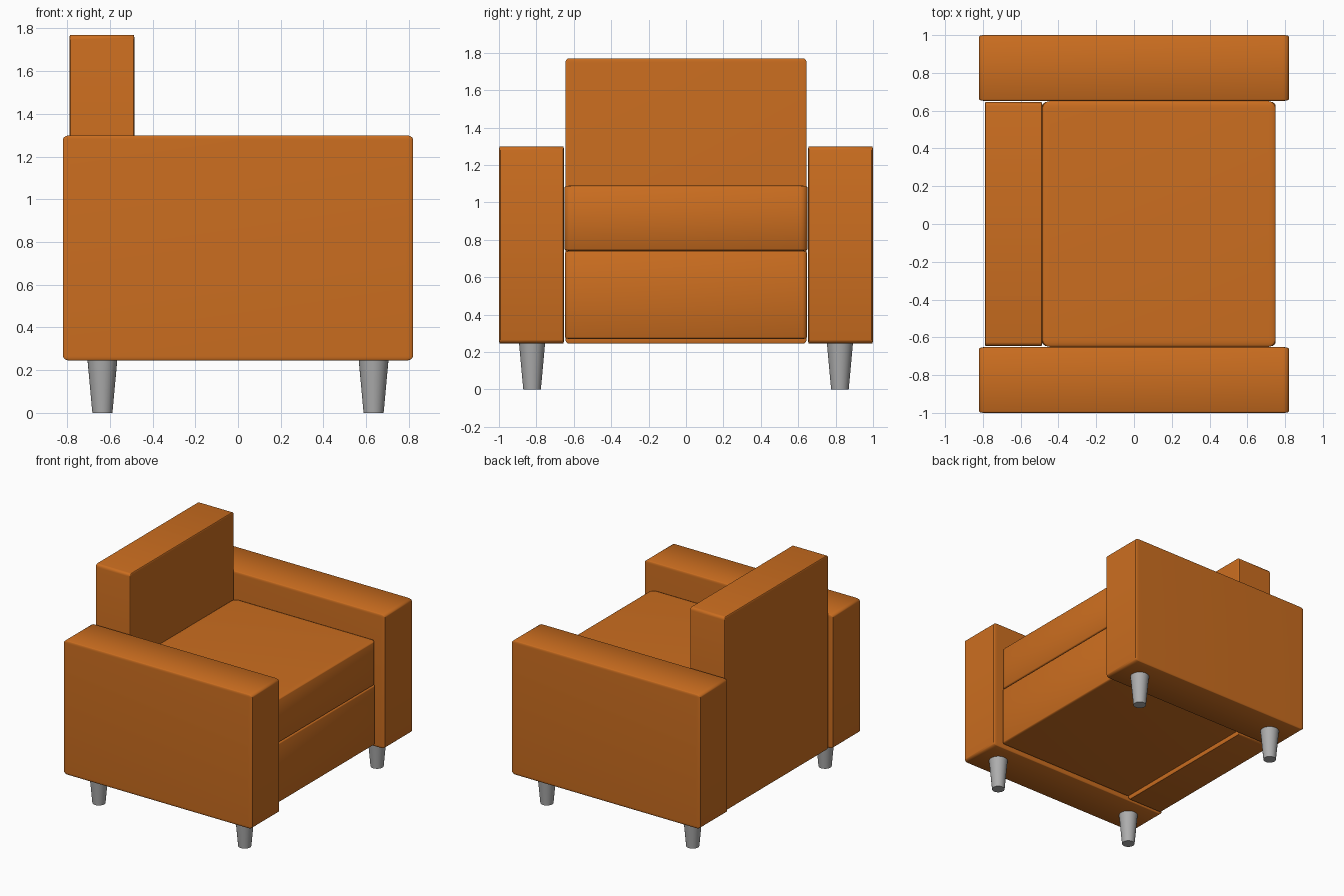
import bpy, bmesh, math
from mathutils import Vector

if "Cube" in bpy.data.objects:
    bpy.data.objects.remove(bpy.data.objects["Cube"])


def material(name, color):
    m = bpy.data.materials.new(name)
    m.diffuse_color = (*color, 1)
    m.use_nodes = True
    m.node_tree.nodes["Principled BSDF"].inputs["Base Color"].default_value = m.diffuse_color
    return m


ORANGE = material("orange upholstery", (0.60, 0.155, 0.014))
GREY = material("grey metal", (0.42, 0.42, 0.42))


def finish(name, bm, mat, angle):
    me = bpy.data.meshes.new(name)
    bm.to_mesh(me)
    bm.free()
    me.materials.append(mat)
    ob = bpy.data.objects.new(name, me)
    bpy.context.collection.objects.link(ob)
    bpy.ops.object.select_all(action='DESELECT')
    ob.select_set(True)
    bpy.context.view_layer.objects.active = ob
    bpy.ops.object.shade_smooth_by_angle(angle=math.radians(angle))
    return ob


def cushion(name, lo, hi, round_part):
    """Rounded unit cube stretched to a box, so rounding follows its proportions."""
    lo, hi = Vector(lo), Vector(hi)
    bm = bmesh.new()
    bmesh.ops.create_cube(bm, size=1)
    bmesh.ops.bevel(bm, geom=bm.edges[:], offset=round_part, segments=4,
                    profile=0.5, affect='EDGES')
    bmesh.ops.scale(bm, vec=hi - lo, verts=bm.verts)
    bmesh.ops.translate(bm, vec=(lo + hi) / 2, verts=bm.verts)
    return finish(name, bm, ORANGE, 40)


# Seat box, seat cushion and backrest
cushion("seat_base", (-0.485, -0.647, 0.27), (0.75, 0.647, 0.74), 0.02)
cushion("seat_cushion", (-0.485, -0.65, 0.74), (0.75, 0.65, 1.09), 0.03)
cushion("backrest", (-0.79, -0.645, 0.245), (-0.485, 0.645, 1.77), 0.015)

# Arms
for side, s in (("right", -1), ("left", 1)):
    ys = sorted((s * 0.652, s * 1.0))
    cushion(side + "_arm", (-0.82, ys[0], 0.245), (0.82, ys[1], 1.30), 0.02)

# Tapered legs under the arms
for sx, end in ((-1, "back"), (1, "front")):
    for sy, side in ((-1, "right"), (1, "left")):
        bm = bmesh.new()
        bmesh.ops.create_cone(bm, cap_ends=True, segments=32,
                              radius1=0.047, radius2=0.07, depth=0.25)
        bmesh.ops.translate(bm, vec=(sx * 0.635, sy * 0.823, 0.125), verts=bm.verts)
        finish(f"{end}_{side}_leg", bm, GREY, 40)
